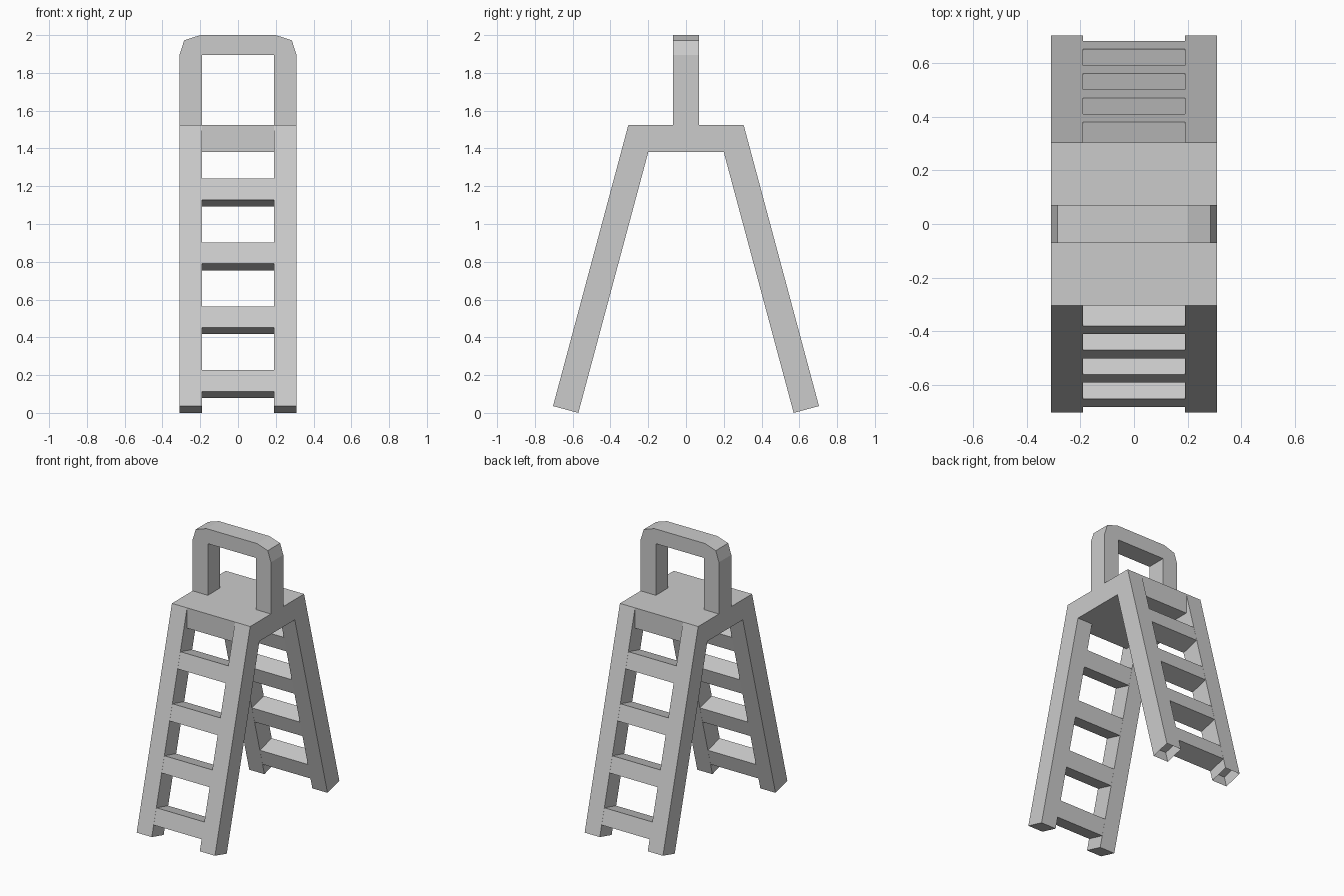
import bpy, bmesh
from math import sin, cos, tan, radians

if "Cube" in bpy.data.objects:
    bpy.data.objects.remove(bpy.data.objects["Cube"])

LEAN = radians(15)   # ladder lean
W, IN = 0.31, 0.19   # outer and inner half widths
THICK = 0.139        # rail depth across the lean


def prism(name, profile, place, a, b, skip_side=None):
    """Extrude a 2D profile between a and b; place maps (u, v, t) to xyz."""
    bm = bmesh.new()
    rings = [[bm.verts.new(place(u, v, t)) for u, v in profile] for t in (a, b)]
    bm.faces.new(rings[0])
    bm.faces.new(rings[1])
    n = len(profile)
    sides = []
    for i in range(n):
        j = (i + 1) % n
        sides.append(bm.faces.new((rings[0][i], rings[0][j], rings[1][j], rings[1][i])))
    bmesh.ops.recalc_face_normals(bm, faces=bm.faces)
    if skip_side is not None:
        bmesh.ops.delete(bm, geom=[sides[skip_side]], context='FACES_ONLY')
    mesh = bpy.data.meshes.new(name)
    bm.to_mesh(mesh)
    bm.free()
    obj = bpy.data.objects.new(name, mesh)
    bpy.context.collection.objects.link(obj)
    return obj


def along_x(u, v, t):
    return (t, u, v)


def along_y(u, v, t):
    return (u, t, v)


# Side rails: one arch-shaped profile each; back feet are open underneath
arch = [(-0.305, 1.525), (-0.704, 0.036), (-0.57, 0), (-0.2, 1.38),
        (0.2, 1.38), (0.57, 0), (0.704, 0.036), (0.305, 1.525)]
for label, s in (("left", -1), ("right", 1)):
    prism(label + "_side_rail", arch, along_x, s * IN, s * W, skip_side=5)

# Platform between the rails
prism("top_platform", [(-0.305, 1.38), (0.305, 1.38), (0.305, 1.525), (-0.305, 1.525)],
      along_x, -IN, IN)

# Rungs, square to the lean and running through the rails
EPS = 0.0008
for label, s in (("front", -1), ("back", 1)):
    for i in range(4):
        z = 0.226 + i * 0.338
        y = 0.305 + (1.525 - z) * tan(LEAN) - EPS
        h, d = 0.116, THICK - 2 * EPS
        down = (h * sin(LEAN), -h * cos(LEAN))
        inward = (-d * cos(LEAN), -d * sin(LEAN))
        pts = [(y, z), (y + down[0], z + down[1]),
               (y + down[0] + inward[0], z + down[1] + inward[1]),
               (y + inward[0], z + inward[1])]
        prism(f"{label}_rung_{i + 1}", [(s * u, v) for u, v in pts],
              along_x, -W + EPS, W - EPS)

# Hand rail hoop with bevelled corners
half = [(W, 1.525), (W, 1.895), (0.285, 1.972), (0.2, 2.0)]
inner = [(-IN, 1.525), (-IN, 1.895), (IN, 1.895), (IN, 1.525)]
hoop = half + [(-x, z) for x, z in reversed(half)] + inner
prism("hand_rail", hoop, along_y, -0.07, 0.07)
